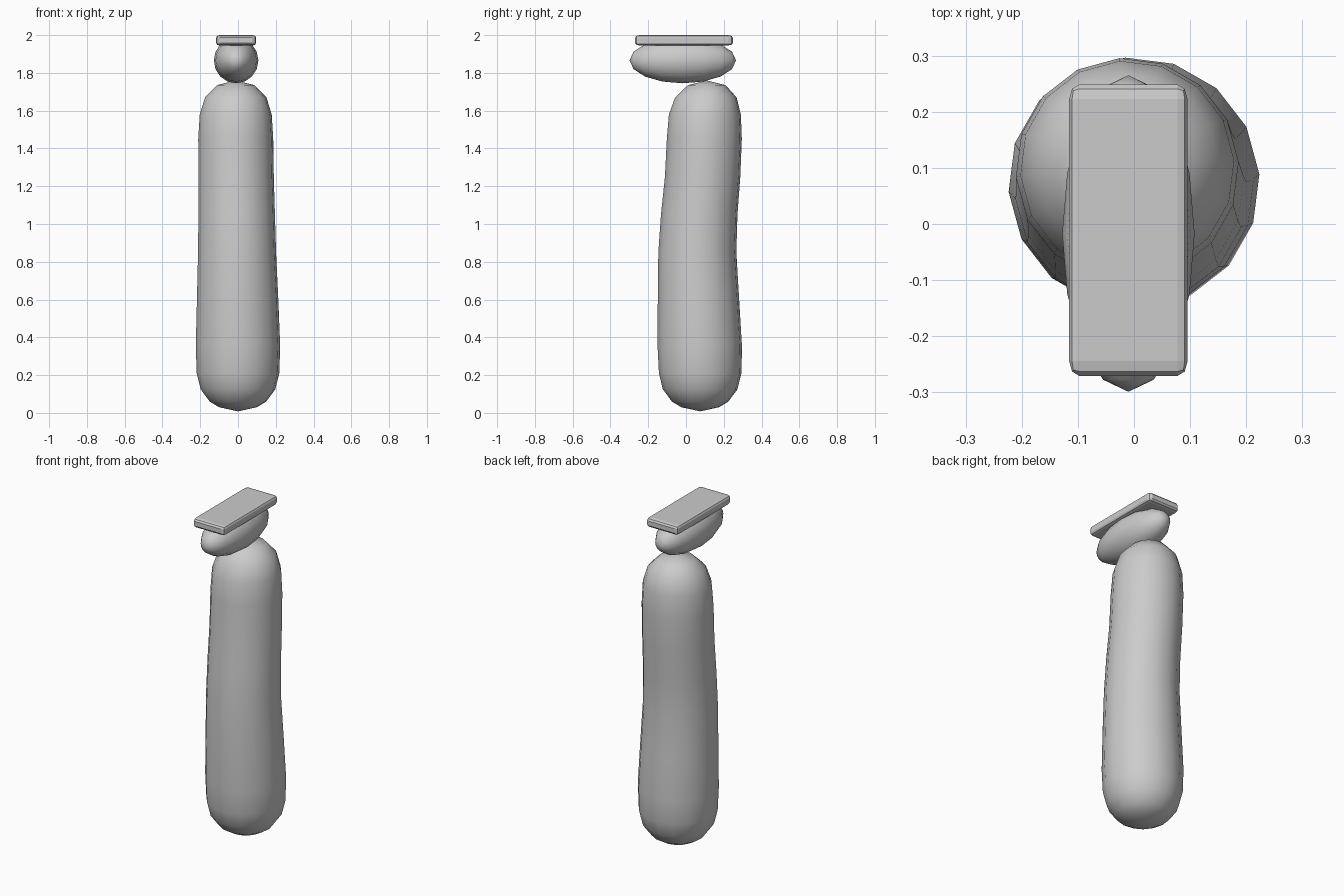
import bpy
import bmesh
import math
from mathutils import Vector

cube = bpy.data.objects.get("Cube")
if cube:
    bpy.data.objects.remove(cube, do_unlink=True)

SIDES = 16
grey = bpy.data.materials.new("plain grey")
grey.use_nodes = True
grey.diffuse_color = (0.6, 0.6, 0.6, 1)
grey.node_tree.nodes["Principled BSDF"].inputs["Base Color"].default_value = (0.6, 0.6, 0.6, 1)


def finish(name, bm, smooth=True):
    bmesh.ops.recalc_face_normals(bm, faces=bm.faces)
    mesh = bpy.data.meshes.new(name)
    bm.to_mesh(mesh)
    bm.free()
    mesh.materials.append(grey)
    for poly in mesh.polygons:
        poly.use_smooth = smooth
    obj = bpy.data.objects.new(name, mesh)
    bpy.context.collection.objects.link(obj)
    return obj


# Handle: rings of (height, radius, centre x, centre y) with closed rounded ends
rings = [
    (0.03, 0.10, 0, 0.075), (0.06, 0.15, 0, 0.075), (0.125, 0.198, 0, 0.075),
    (0.21, 0.219, 0, 0.075), (0.35, 0.224, 0, 0.073), (0.6, 0.216, -0.002, 0.066),
    (0.85, 0.207, -0.005, 0.06), (1.05, 0.203, -0.007, 0.07),
    (1.25, 0.200, -0.01, 0.088), (1.45, 0.199, -0.012, 0.097),
    (1.58, 0.191, -0.012, 0.1), (1.67, 0.163, -0.012, 0.105),
    (1.735, 0.10, -0.012, 0.11),
]
bm = bmesh.new()
loops = []
for z, r, cx, cy in rings:
    loop = []
    for i in range(SIDES):
        a = math.tau * i / SIDES + 0.07
        loop.append(bm.verts.new((cx + r * math.cos(a), cy + r * math.sin(a), z)))
    loops.append(loop)
for low, high in zip(loops, loops[1:]):
    for i in range(SIDES):
        j = (i + 1) % SIDES
        bm.faces.new((low[i], low[j], high[j], high[i]))
for loop, tip in ((loops[0], (0, 0.075, 0.008)), (loops[-1], (-0.012, 0.11, 1.76))):
    pole = bm.verts.new(tip)
    for i in range(SIDES):
        bm.faces.new((loop[i], loop[(i + 1) % SIDES], pole))
finish("handle", bm)

# Head: stretched ball lying front to back
bm = bmesh.new()
bmesh.ops.create_uvsphere(bm, u_segments=SIDES, v_segments=8, radius=1)
for v in bm.verts:
    x, y, z = v.co
    v.co = Vector((x * 0.118 - 0.01, z * 0.282 - 0.017, 1.866 + y * 0.121))
finish("head", bm)

# Plate: flat block with rounded rim, stretched after bevelling
bm = bmesh.new()
bmesh.ops.create_cube(bm, size=1)
bmesh.ops.scale(bm, vec=(0.6, 1, 0.2), verts=bm.verts)
bmesh.ops.bevel(bm, geom=list(bm.edges), offset=0.05, segments=2, profile=0.5, affect="EDGES")
bmesh.ops.scale(bm, vec=(0.211 / 0.6, 0.519, 0.055 / 0.2), verts=bm.verts)
bmesh.ops.translate(bm, vec=(-0.01, -0.011, 1.9725), verts=bm.verts)
plate = finish("top_plate", bm, smooth=False)
